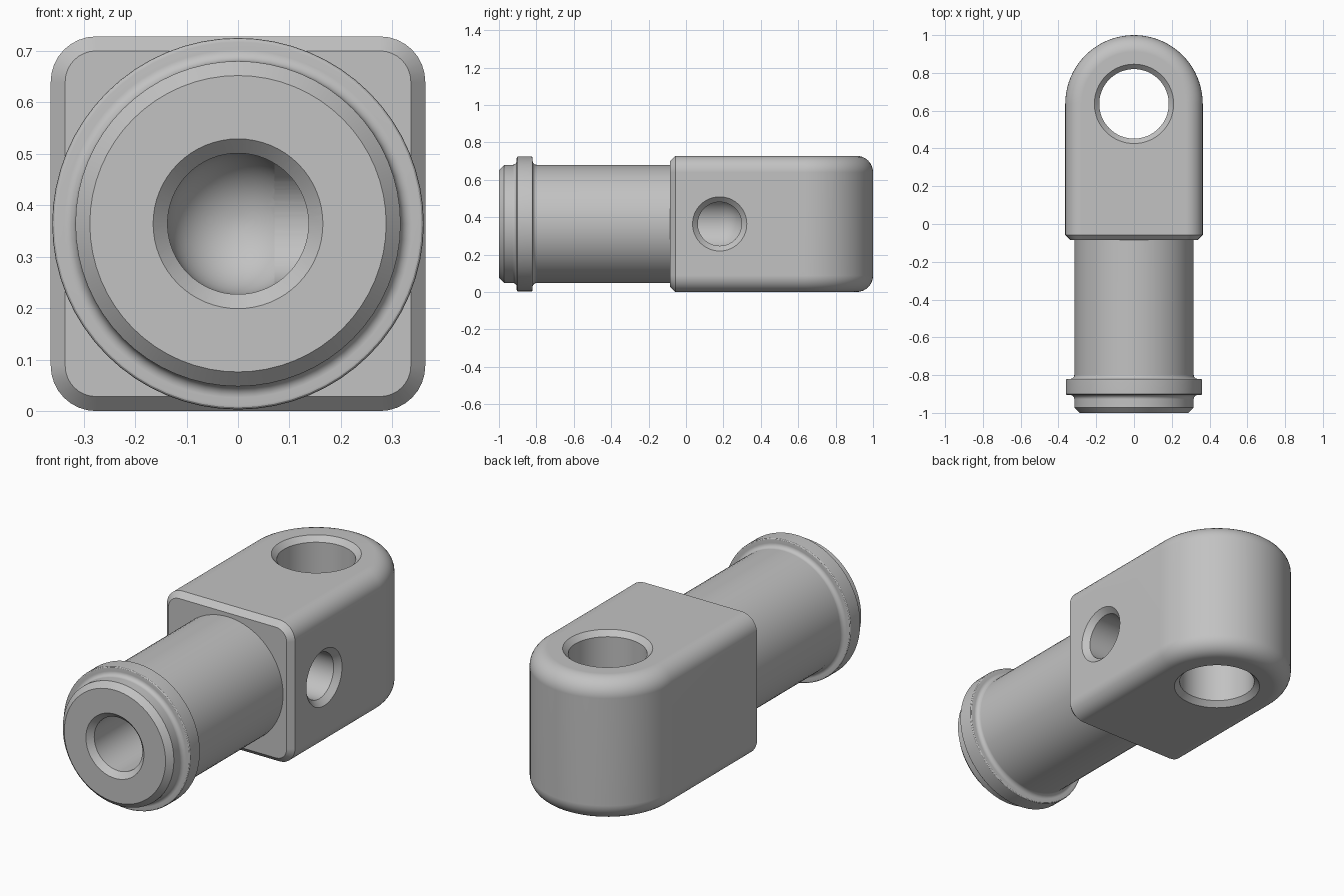
import bpy, bmesh
from math import sin, cos, pi, radians
from mathutils import Matrix, Vector

if "Cube" in bpy.data.objects:
    bpy.data.objects.remove(bpy.data.objects["Cube"], do_unlink=True)

R = 0.364        # half width of the eye block, also the axis height
FRONT = -0.085   # front face of the block
EYE_Y = 0.636    # centre of the rounded end
SIDE_Y = 0.18    # centre of the side port

steel = bpy.data.materials.new("grey_steel")
steel.use_nodes = True
GREY = (0.54, 0.54, 0.54, 1)
steel.diffuse_color = GREY
steel.node_tree.nodes["Principled BSDF"].inputs["Base Color"].default_value = GREY


def add_object(name, bm):
    bmesh.ops.recalc_face_normals(bm, faces=bm.faces)
    mesh = bpy.data.meshes.new(name)
    bm.to_mesh(mesh)
    bm.free()
    mesh.materials.append(steel)
    obj = bpy.data.objects.new(name, mesh)
    bpy.context.collection.objects.link(obj)
    return obj


def lathe(name, profile, origin, direction, steps=64):
    """Revolve (radius, distance) points about a line from origin."""
    bm = bmesh.new()
    verts = [bm.verts.new((r, 0, d)) for r, d in profile]
    edges = [bm.edges.new(pair) for pair in zip(verts, verts[1:])]
    bmesh.ops.spin(bm, geom=verts + edges, cent=(0, 0, 0), axis=(0, 0, 1),
                   angle=2 * pi, steps=steps)
    bmesh.ops.remove_doubles(bm, verts=bm.verts, dist=1e-5)
    turn = Vector((0, 0, 1)).rotation_difference(Vector(direction)).to_matrix().to_4x4()
    bm.transform(Matrix.Translation(origin) @ turn)
    return add_object(name, bm)


def arc(cr, cd, radius, start, end, count=6):
    """Profile points on an arc, angles in degrees."""
    angles = [radians(start + (end - start) * i / count) for i in range(count + 1)]
    return [(cr + radius * cos(a), cd + radius * sin(a)) for a in angles]


def combine(target, other, operation):
    mod = target.modifiers.new(operation.lower(), 'BOOLEAN')
    mod.operation = operation
    mod.solver = 'EXACT'
    mod.object = other
    bpy.context.view_layer.objects.active = target
    bpy.ops.object.modifier_apply(modifier=mod.name)
    bpy.data.objects.remove(other, do_unlink=True)


# Eye block: U-shaped outline, rounded rims, chamfered front
bm = bmesh.new()
outline = [(R, FRONT)]
outline += [(R * cos(pi * i / 40), EYE_Y + R * sin(pi * i / 40)) for i in range(41)]
outline += [(-R, FRONT)]
base = bm.faces.new([bm.verts.new((x, y, 0)) for x, y in outline])
top = bmesh.ops.extrude_face_region(bm, geom=[base])["geom"]
bmesh.ops.translate(bm, vec=(0, 0, 2 * R),
                    verts=[v for v in top if isinstance(v, bmesh.types.BMVert)])
bmesh.ops.recalc_face_normals(bm, faces=bm.faces)


def on_front(edge):
    return all(abs(v.co.y - FRONT) < 1e-4 for v in edge.verts)


rims = [e for e in bm.edges
        if abs(e.verts[0].co.z - e.verts[1].co.z) < 1e-5 and not on_front(e)]
bmesh.ops.bevel(bm, geom=rims, offset=0.088, offset_type='OFFSET', segments=8,
                profile=0.5, affect='EDGES')
bmesh.ops.bevel(bm, geom=[e for e in bm.edges if on_front(e)], offset=0.028,
                offset_type='OFFSET', segments=1, profile=0.5, affect='EDGES')
rod_end = add_object("rod_end", bm)

# Shaft with chamfered tip and filleted collar
SHAFT, COLLAR, FILLET, ROUND = 0.316, 0.361, 0.022, 0.008
C0, C1 = 0.095, 0.18     # collar faces, measured from the tip
profile = [(0, 0), (0.288, 0), (SHAFT, 0.028)]
profile += arc(SHAFT + FILLET, C0 - FILLET, FILLET, 180, 90)
profile += arc(COLLAR - ROUND, C0 + ROUND, ROUND, -90, 0, 3)
profile += arc(COLLAR - ROUND, C1 - ROUND, ROUND, 0, 90, 3)
profile += arc(SHAFT + FILLET, C1 + FILLET, FILLET, 270, 180)
profile += [(SHAFT, 0.96), (0, 0.96)]
shaft = lathe("shaft", profile, (0, -1, R), (0, 1, 0))
combine(rod_end, shaft, 'UNION')

# Countersunk eye hole, straight through
r, c, e = 0.184, 0.026, 0.02
eye = lathe("eye_cutter",
            [(0, -e), (r + c + e, -e), (r, c), (r, 2 * R - c),
             (r + c + e, 2 * R + e), (0, 2 * R + e)], (0, EYE_Y, 0), (0, 0, 1))
combine(rod_end, eye, 'DIFFERENCE')

# Front bore with a round bottom, meeting the side port
r, c, depth = 0.137, 0.028, 1 + SIDE_Y
bore = [(0, -e), (r + c + e, -e), (r, c)] + arc(0, depth, r, 0, 90, 12)
combine(rod_end, lathe("bore_cutter", bore, (0, -1, R), (0, 1, 0)), 'DIFFERENCE')

# Countersunk side port
r = 0.117
port = [(0, -e), (r + c + e, -e), (r, c), (r, R), (0, R)]
combine(rod_end, lathe("port_cutter", port, (R, SIDE_Y, R), (-1, 0, 0)), 'DIFFERENCE')

# Smooth shading with crisp machined edges
for obj in bpy.context.selected_objects:
    obj.select_set(False)
rod_end.select_set(True)
bpy.context.view_layer.objects.active = rod_end
bpy.ops.object.shade_smooth_by_angle(angle=radians(28))
normals = rod_end.modifiers.new("clean_normals", 'WEIGHTED_NORMAL')
normals.keep_sharp = True
